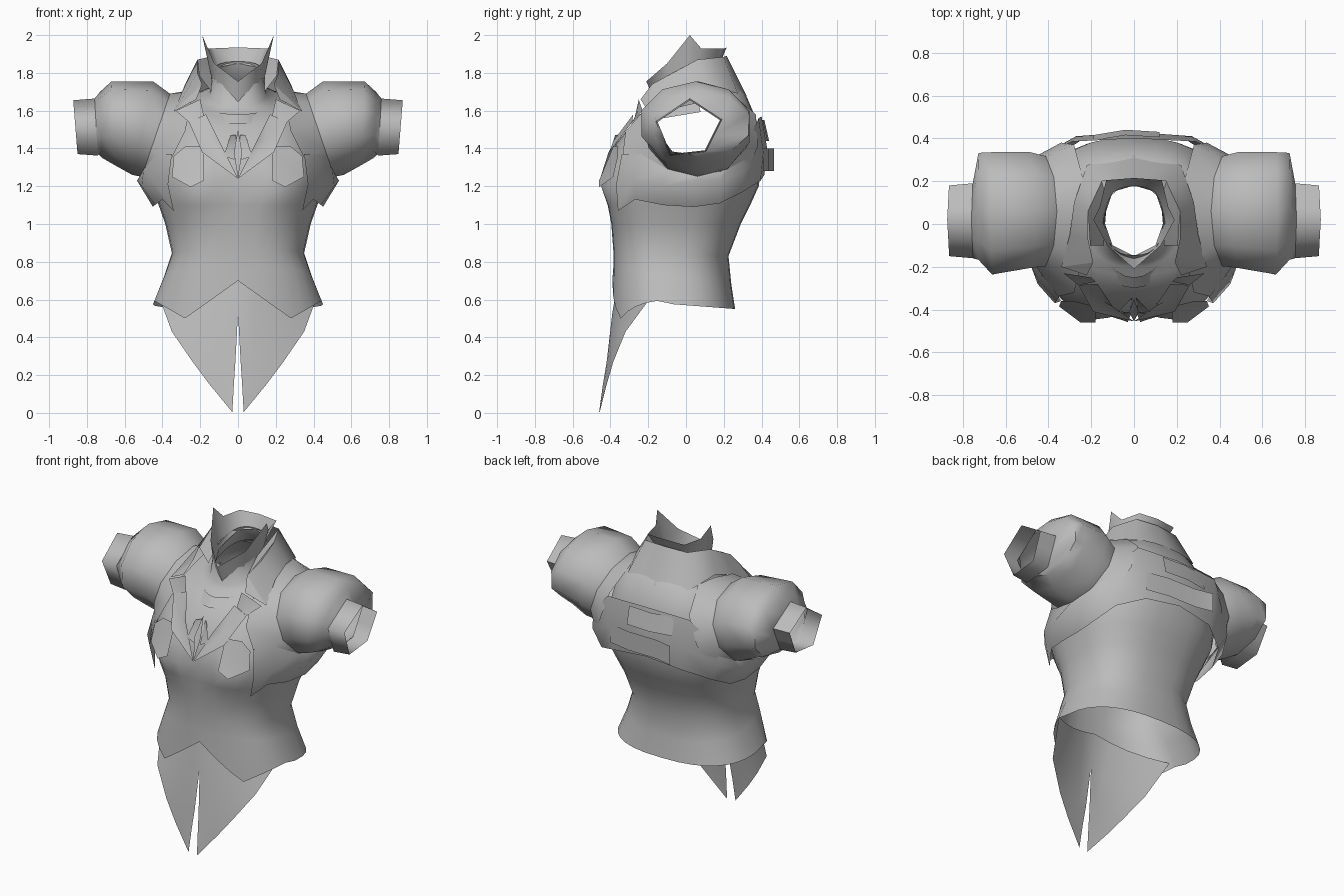
import bpy, bmesh, math
from math import sin, cos, pi, exp

if "Cube" in bpy.data.objects:
    bpy.data.objects.remove(bpy.data.objects["Cube"], do_unlink=True)

cloth = bpy.data.materials.new("grey_cloth")
cloth.use_nodes = True
GREY = (0.5, 0.5, 0.5, 1)
cloth.diffuse_color = GREY
cloth.node_tree.nodes["Principled BSDF"].inputs["Base Color"].default_value = GREY


def sheet(name, rows, closed=False, mirror=True, drop=None, angle=60):
    """Skin a grid of points; optionally close each row, drop faces, mirror in x."""
    bm = bmesh.new()
    grid = [[bm.verts.new(p) for p in row] for row in rows]
    n = len(rows[0])
    for a, b in zip(grid, grid[1:]):
        for i in range(n if closed else n - 1):
            j = (i + 1) % n
            bm.faces.new((a[i], a[j], b[j], b[i]))
    if drop:
        doomed = [f for f in bm.faces if drop(f.calc_center_median())]
        bmesh.ops.delete(bm, geom=doomed, context='FACES')
    finish(name, bm, mirror, angle)


def plate(name, points, mirror=True):
    """One flat or folded panel fanned from its centre."""
    bm = bmesh.new()
    vs = [bm.verts.new(p) for p in points]
    c = bm.verts.new([sum(p[k] for p in points) / len(points) for k in range(3)])
    for i, v in enumerate(vs):
        bm.faces.new((v, vs[(i + 1) % len(vs)], c))
    finish(name, bm, mirror, 60)


def finish(name, bm, mirror, angle):
    bmesh.ops.recalc_face_normals(bm, faces=bm.faces)
    me = bpy.data.meshes.new(name)
    bm.to_mesh(me)
    bm.free()
    me.materials.append(cloth)
    ob = bpy.data.objects.new(name, me)
    bpy.context.collection.objects.link(ob)
    bpy.ops.object.select_all(action='DESELECT')
    ob.select_set(True)
    bpy.context.view_layer.objects.active = ob
    bpy.ops.object.shade_smooth_by_angle(angle=math.radians(angle))
    if mirror:
        m = ob.modifiers.new("Mirror", 'MIRROR')
        m.merge_threshold = 0.002


# Bodice: rings of (front z, back z, half width, front y, back y)
def body_ring(zf, zb, hw, yf, yb, hem=False, n=32):
    pts = []
    for k in range(n):
        a = 2 * pi * k / n
        s, c = sin(a), cos(a)
        x = hw * math.copysign(abs(s) ** 0.8, s)
        y = (yf + yb) / 2 - (yb - yf) / 2 * math.copysign(abs(c) ** 0.8, c)
        z = zf + (zb - zf) * (y - yf) / (yb - yf)
        ax = abs(x)
        if hem and y < -0.12:      # pointed front hem
            z = 0.70 - 0.2 * ax / 0.28 if ax < 0.28 else 0.5 + 0.08 * (ax - 0.28) / 0.14
        if y < 0:                  # bust
            y -= 0.07 * exp(-((ax - 0.23) / 0.14) ** 2 - ((z - 1.2) / 0.11) ** 2)
        pts.append((x, y, z))
    return pts


rings = [(0.60, 0.55, 0.45, -0.39, 0.26), (0.77, 0.68, 0.39, -0.385, 0.24),
         (0.86, 0.83, 0.35, -0.385, 0.225), (1.0, 1.0, 0.385, -0.395, 0.29),
         (1.1, 1.1, 0.42, -0.405, 0.34), (1.2, 1.2, 0.455, -0.405, 0.385),
         (1.3, 1.3, 0.465, -0.40, 0.40), (1.42, 1.42, 0.43, -0.375, 0.405),
         (1.52, 1.56, 0.39, -0.295, 0.37), (1.57, 1.70, 0.335, -0.24, 0.31),
         (1.59, 1.73, 0.22, -0.20, 0.26), (1.63, 1.76, 0.15, -0.165, 0.21),
         (1.74, 1.86, 0.135, -0.145, 0.175)]
sheet("bodice", [body_ring(*r, hem=(i == 0)) for i, r in enumerate(rings)],
      closed=True, mirror=False,
      drop=lambda c: abs(c.x) > 0.31 and -0.22 < c.y < 0.27 and 1.26 < c.z < 1.68)


# Puffed sleeves: rings of (top x, bottom x, front y, back y, bottom z, top z)
def sleeve_ring(xt, xb, y0, y1, z0, z1, n=10):
    pts = []
    for k in range(n):
        a = 2 * pi * k / n
        u = (1 + cos(a)) / 2
        pts.append((xb + (xt - xb) * u, (y0 + y1) / 2 + (y1 - y0) / 2 * sin(a), z0 + (z1 - z0) * u))
    return pts


# Five-sided wrist opening, with edge midpoints to match the sleeve rings
corners = [(0.02, 1.655), (0.18, 1.55), (0.10, 1.39), (-0.08, 1.37), (-0.15, 1.54)]


def cuff_ring(x, lean, grow):
    pts = []
    for (y, z), (y2, z2) in zip(corners, corners[1:] + corners[:1]):
        for py, pz in ((y, z), ((y + y2) / 2, (z + z2) / 2)):
            pts.append((x + (pz - 1.5) * lean, 0.015 + (py - 0.015) * grow, 1.5 + (pz - 1.5) * grow))
    return pts


seam = sleeve_ring(0.36, 0.51, -0.21, 0.33, 1.25, 1.69)
sheet("puff_sleeve", [seam] + [sleeve_ring(*r) for r in (
    (0.45, 0.56, -0.22, 0.35, 1.26, 1.755), (0.67, 0.65, -0.25, 0.35, 1.31, 1.755),
    (0.73, 0.72, -0.18, 0.345, 1.35, 1.70))] + [cuff_ring(0.75, 0.06, 1.06)], closed=True)
sheet("cuff", [cuff_ring(0.75, 0.06, 1.06), cuff_ring(0.86, 0.08, 1.0)], closed=True, angle=80)

# Jacket panel joining the sleeve seam to the body
sheet("armhole_panel", [seam, [
    (0.25, 0.06, 1.70), (0.24, 0.22, 1.71), (0.28, 0.37, 1.58), (0.34, 0.38, 1.41),
    (0.42, 0.31, 1.25), (0.45, 0.06, 1.14), (0.44, -0.24, 1.20), (0.36, -0.34, 1.33),
    (0.28, -0.32, 1.49), (0.25, -0.20, 1.63)]], closed=True)

# Short jacket band below the armholes and across the back
low = [(0.34, -0.36, 1.07), (0.40, -0.27, 1.13), (0.44, -0.12, 1.10), (0.45, 0.04, 1.09),
       (0.44, 0.18, 1.11), (0.39, 0.30, 1.17), (0.24, 0.395, 1.23), (0, 0.415, 1.26)]
mid = [(0.37, -0.37, 1.21), (0.45, -0.28, 1.23), (0.51, -0.12, 1.20), (0.535, 0.04, 1.23),
       (0.52, 0.18, 1.23), (0.45, 0.31, 1.28), (0.27, 0.41, 1.38), (0, 0.43, 1.40)]
top = [(0.35, -0.34, 1.37), (0.43, -0.24, 1.37), (0.50, -0.10, 1.29), (0.515, 0.04, 1.26),
       (0.50, 0.19, 1.28), (0.44, 0.31, 1.40), (0.29, 0.385, 1.56), (0, 0.40, 1.57)]
sheet("jacket_band", [low, mid, top])

# Front tails with a narrow slit
inner = [(0, -0.355, 0.74), (0, -0.39, 0.53), (0.014, -0.42, 0.27), (0.022, -0.44, 0.15), (0.03, -0.46, 0.005)]
outer = [(0.42, -0.18, 0.62), (0.35, -0.32, 0.43), (0.24, -0.385, 0.27), (0.15, -0.42, 0.15), (0.035, -0.455, 0.01)]
rows = []
for i, (p, q) in enumerate(zip(inner, outer)):
    bulge = (0.035, 0.01, 0.005, 0.0, 0.0)[i]
    rows.append([(p[0] + (q[0] - p[0]) * t, p[1] + (q[1] - p[1]) * t - bulge * sin(pi * t),
                  p[2] + (q[2] - p[2]) * t) for t in (0, 0.25, 0.5, 0.75, 1)])
sheet("front_tail", rows)

# Standing collar with raised points and a low front
sheet("standing_collar", [
    [(0, 0.18, 1.85), (0.10, 0.15, 1.83), (0.13, 0.06, 1.78), (0.135, 0, 1.75), (0.10, -0.10, 1.68), (0, -0.15, 1.62)],
    [(0, 0.215, 1.935), (0.13, 0.205, 1.93), (0.16, 0.08, 1.93), (0.19, 0.02, 2.0), (0.125, -0.10, 1.85), (0, -0.21, 1.755)]])

# Turned-down collar ending in sharp points
sheet("turned_collar", [
    [(0, 0.215, 1.89), (0.15, 0.20, 1.885), (0.215, 0.06, 1.87), (0.215, -0.07, 1.80), (0.19, -0.18, 1.74)],
    [(0, 0.32, 1.68), (0.22, 0.275, 1.69), (0.28, 0.10, 1.74), (0.30, -0.05, 1.69), (0.34, -0.20, 1.595)]])
plate("collar_point", [(0.19, -0.18, 1.74), (0.34, -0.20, 1.595), (0.22, -0.24, 1.66)])
sheet("collar_lining", [
    [(0.135, 0.14, 1.84), (0.14, 0.0, 1.79), (0.14, -0.10, 1.70)],
    [(0.15, 0.20, 1.885), (0.215, 0.06, 1.87), (0.205, -0.10, 1.785)]])

# Neckline trim
sheet("neck_trim", [[(r * sin(a), yo - yr * cos(a), z - 0.05 * cos(a)) for a in
                     [pi * k / 12 for k in range(8)]]
                    for r, yo, yr, z in ((0.20, 0.0, 0.30, 1.58), (0.17, 0.0, 0.25, 1.63))])

# Lapels, chest panels and small tie
plate("lapel", [(0.17, -0.28, 1.58), (0.26, -0.285, 1.54), (0.19, -0.41, 1.38), (0, -0.455, 1.24), (0.10, -0.385, 1.44)])
plate("upper_lapel", [(0.20, -0.25, 1.66), (0.33, -0.23, 1.60), (0.26, -0.285, 1.54), (0.18, -0.27, 1.57)])
plate("chest_panel", [(0.18, -0.385, 1.41), (0.28, -0.36, 1.41), (0.34, -0.36, 1.36),
                      (0.35, -0.385, 1.25), (0.25, -0.46, 1.195), (0.18, -0.46, 1.23)])
plate("tie_ribbon", [(0.01, -0.345, 1.47), (0.04, -0.375, 1.47), (0.075, -0.41, 1.36), (0.02, -0.415, 1.34)])
plate("tie_tail", [(0, -0.35, 1.50), (0.022, -0.41, 1.38), (0, -0.455, 1.24), (-0.022, -0.41, 1.38)], mirror=False)

# Overlapping straps on the back
for name, path, z0, z1 in (
        ("lower_back_strap", [(-0.21, 0.465), (-0.10, 0.44), (0.10, 0.438), (0.25, 0.41)], 1.28, 1.40),
        ("upper_back_strap", [(-0.19, 0.415), (-0.04, 0.44), (0.12, 0.43)], 1.44, 1.55)):
    sheet(name, [[(x, y - 0.025 * (z > 1.5), z) for x, y in path] for z in (z0, z1)], mirror=False)
